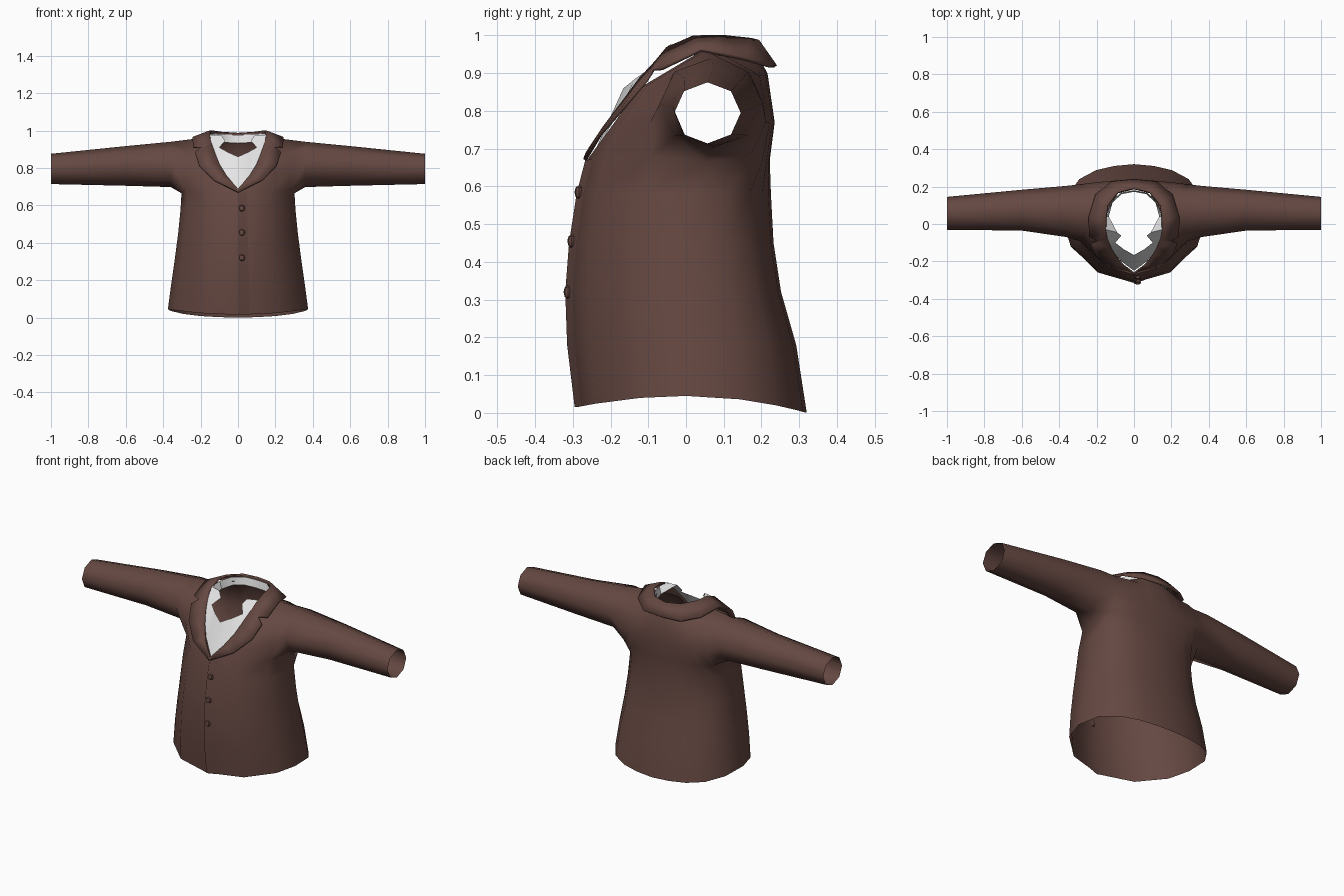
import bpy, bmesh, math
from mathutils import Vector

if "Cube" in bpy.data.objects:
    bpy.data.objects.remove(bpy.data.objects["Cube"])


def material(name, rgb):
    m = bpy.data.materials.new(name)
    m.diffuse_color = (*rgb, 1)
    m.use_nodes = True
    m.node_tree.nodes["Principled BSDF"].inputs["Base Color"].default_value = m.diffuse_color
    return m


BROWN = material("brown_cloth", (0.13, 0.064, 0.053))
WHITE = material("white_shirt", (0.78, 0.78, 0.78))


def finish(name, bm, mat, mirror=True, thick=0, angle=40):
    bmesh.ops.remove_doubles(bm, verts=bm.verts, dist=0.0005)
    bmesh.ops.recalc_face_normals(bm, faces=bm.faces)
    me = bpy.data.meshes.new(name)
    bm.to_mesh(me)
    bm.free()
    ob = bpy.data.objects.new(name, me)
    bpy.context.collection.objects.link(ob)
    me.materials.append(mat)
    bpy.ops.object.select_all(action='DESELECT')
    ob.select_set(True)
    bpy.context.view_layer.objects.active = ob
    bpy.ops.object.shade_smooth_by_angle(angle=math.radians(angle))
    if mirror:
        mod = ob.modifiers.new("mirror", 'MIRROR')
        mod.use_clip = True
    if thick:
        mod = ob.modifiers.new("thickness", 'SOLIDIFY')
        mod.thickness = thick
        mod.offset = 0
    return ob


def loft(bm, rows, closed=False):
    """Join rows of points with quads."""
    vs = [[bm.verts.new(p) for p in r] for r in rows]
    n = len(vs[0])
    for a, b in zip(vs, vs[1:]):
        for i in range(n if closed else n - 1):
            j = (i + 1) % n
            bm.faces.new((a[i], a[j], b[j], b[i]))


# --- coat body: half rings from front centre to back centre
UX = [0, .55, .9, 1, .96, .78, .54, .28, 0]
UY = [-1, -.83, -.42, 0, .45, .75, .9, .97, 1]
LEVELS = [(0, .375, .29, .32), (.18, .357, .31, .292), (.32, .337, .315, .252),
          (.45, .32, .305, .232), (.58, .307, .285, .225)]   # z, half width, front, back
rows = []
for z, w, f, b in LEVELS:
    k = max(0, 1 - z / .18)                  # the hem rises at the sides
    rows.append([(u * w, v * (f if v < 0 else b),
                  z + k * (.045 - (.03 if v < 0 else .045) * v * v))
                 for u, v in zip(UX, UY)])

# --- chest and back panels, leaving an armhole and a V neck
front = [[(0, -.262, .67), (.16, -.215, .675), (.275, -.09, .68)],
         [(.085, -.2, .755), (.19, -.175, .765), (.28, -.095, .77)],
         [(.13, -.125, .86), (.2, -.1, .87), (.26, -.045, .88)],
         [(.145, .06, .97), (.19, .06, .965), (.24, .06, .955)]]
back = [[(.29, .17, .68), (.225, .203, .67), (.15, .214, .67), (.08, .22, .67), (0, .222, .67)],
        [(.29, .212, .77), (.21, .222, .77), (.14, .229, .77), (.07, .234, .77), (0, .235, .77)],
        [(.26, .17, .9), (.2, .195, .895), (.14, .2, .895), (.075, .212, .895), (0, .216, .9)],
        [(.24, .06, .955), (.19, .06, .965), (.145, .06, .97), (.085, .165, .958), (0, .185, .955)]]
side = (.302, .05, .665)
rows.append(front[0] + [side] + back[0])

body = bmesh.new()
loft(body, rows)
loft(body, front)
loft(body, back)

# --- sleeve: armhole out to an open eight-sided cuff
sleeve = [[side] + [r[2] for r in front] + [back[2][0], back[1][0], back[0][0]]]
for x, cy, cz, ry, rz in [(.36, .067, .819, .137, .121), (.6, .074, .811, .109, .106),
                          (1, .057, .795, .088, .081)]:
    sleeve.append([(x, cy - ry * math.sin(a), cz - rz * math.cos(a))
                   for a in [i * math.pi / 4 for i in range(8)]])
loft(body, sleeve, closed=True)
finish("coat_body_and_sleeves", body, BROWN, angle=60)

# --- overlapping front edge
flap = bmesh.new()
strip = []
for r in rows:
    a, b = Vector(r[0]), Vector(r[1])
    off = Vector((0, -.005, 0))
    strip.append([a + off, a.lerp(b, .3) + off * .2])
loft(flap, strip)
finish("front_overlap", flap, BROWN, mirror=False)

# --- collar and notched lapel: inner and outer edge from back centre to V bottom
inner = [(0, .19, .985), (.085, .17, .99), (.14, .1, .997), (.15, .02, .996), (.15, -.05, .965),
         (.14, -.078, .93), (.125, -.12, .885), (.1, -.168, .82), (.06, -.217, .755), (0, -.262, .687)]
outer = [(0, .237, .918), (.12, .225, .918), (.205, .155, .938), (.24, .04, .962), (.24, -.065, .912),
         (.195, -.087, .91), (.23, -.105, .882), (.205, -.165, .81), (.13, -.23, .735), (0, -.268, .67)]
lapel = bmesh.new()
loft(lapel, [inner, outer])
finish("collar_and_lapels", lapel, BROWN, thick=.01)

# --- shirt front and neck band: outer and inner edge from V bottom to back centre
s_out = [(0, -.25, .675), (.068, -.2, .76), (.118, -.145, .85), (.142, -.09, .92), (.15, -.03, .978),
         (.147, .04, .985), (.125, .12, .984), (.07, .168, .98), (0, .18, .976)]
s_in = [(0, -.166, .86), (.055, -.135, .885), (.1, -.1, .91), (.068, -.062, .945), (.09, -.045, .975),
        (.135, .04, .94), (.115, .115, .94), (.065, .16, .936), (0, .172, .932)]
shirt = bmesh.new()
loft(shirt, [s_out, s_in])
finish("shirt_front_and_collar", shirt, WHITE)

# --- three buttons
for i, (y, z) in enumerate([(-.284, .585), (-.303, .455), (-.313, .32)]):
    bm = bmesh.new()
    bmesh.ops.create_uvsphere(bm, u_segments=8, v_segments=4, radius=.018)
    for v in bm.verts:
        v.co = (v.co.x + .02, y + v.co.y * .65, z + v.co.z)
    finish("button_%d" % (i + 1), bm, BROWN, mirror=False)
